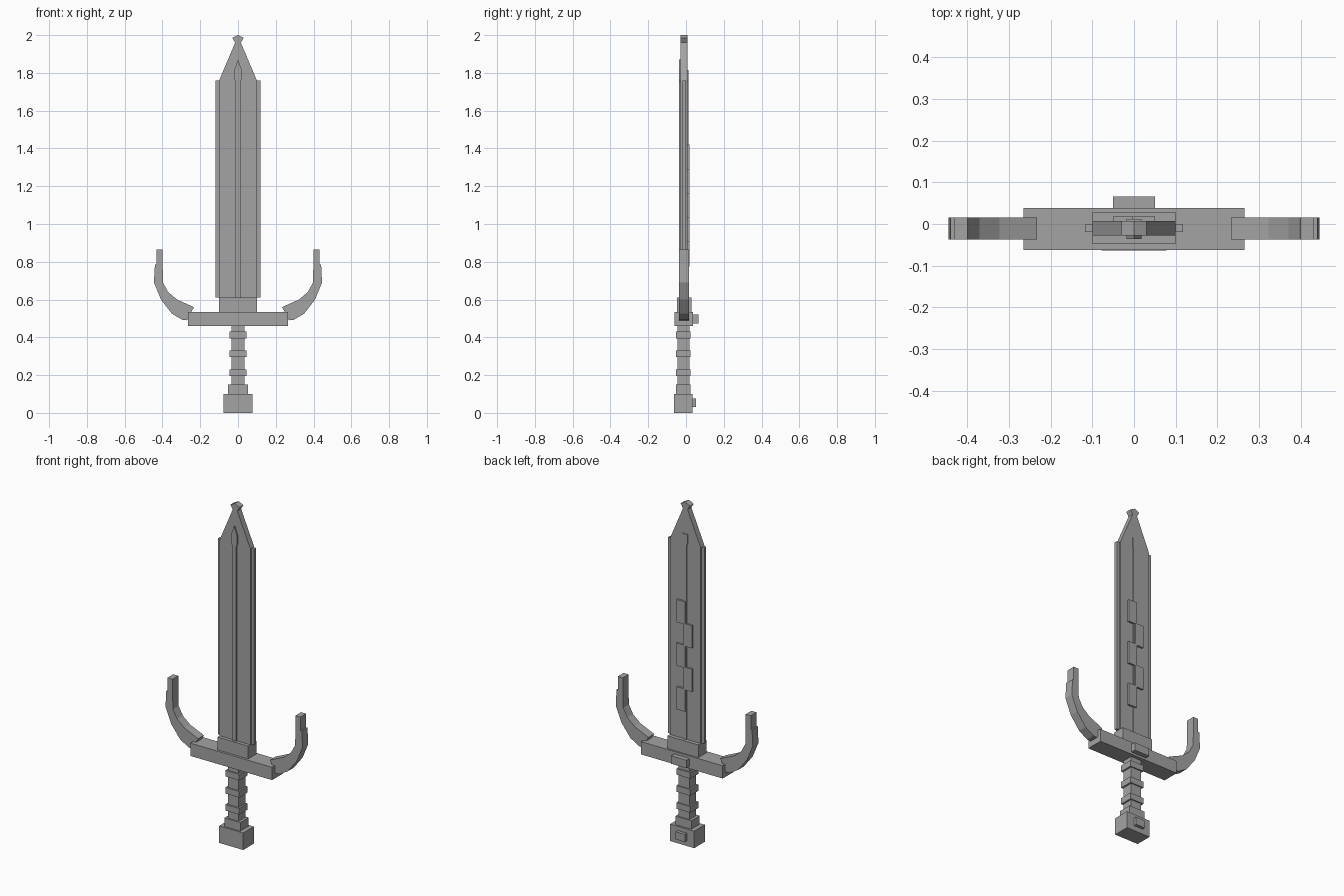
import bpy, bmesh

steel = bpy.data.materials.new("grey_steel")
steel.diffuse_color = (0.37, 0.37, 0.37, 1)


def prism(name, outline, y0, y1):
    """Extrude an x/z outline from y0 to y1."""
    bm = bmesh.new()
    front = bm.faces.new([bm.verts.new((x, y0, z)) for x, z in outline])
    ext = bmesh.ops.extrude_face_region(bm, geom=[front])
    for v in ext["geom"]:
        if isinstance(v, bmesh.types.BMVert):
            v.co.y = y1
    bmesh.ops.recalc_face_normals(bm, faces=bm.faces)
    mesh = bpy.data.meshes.new(name)
    bm.to_mesh(mesh)
    bm.free()
    mesh.materials.append(steel)
    obj = bpy.data.objects.new(name, mesh)
    bpy.context.collection.objects.link(obj)
    return obj


def box(name, x0, x1, y0, y1, z0, z1):
    return prism(name, [(x0, z0), (x1, z0), (x1, z1), (x0, z1)], y0, y1)


def mirrored(half):
    """Complete a right-hand outline with its left-hand copy."""
    return half + [(-x, z) for x, z in reversed(half) if x > 0]


# Pommel and its stud
box("pommel", -0.078, 0.078, -0.063, 0.035, 0, 0.1)
box("pommel_stud", -0.03, 0.03, 0.03, 0.053, 0.03, 0.075)

# Grip with raised rings
box("grip", -0.035, 0.035, -0.045, 0.018, 0.1, 0.46)
box("grip_base", -0.052, 0.052, -0.053, 0.025, 0.1, 0.15)
for z in (0.195, 0.295, 0.395):
    box("grip_ring", -0.045, 0.045, -0.053, 0.025, z, z + 0.036)

# Cross guard, rear stud and blade collar
box("guard", -0.265, 0.265, -0.062, 0.038, 0.46, 0.535)
box("guard_stud", -0.05, 0.05, 0.03, 0.066, 0.473, 0.52)
box("blade_collar", -0.1, 0.1, -0.048, 0.029, 0.535, 0.61)

# Curved horns on both ends of the guard
horn = [(0.233, 0.56), (0.25, 0.53), (0.27, 0.49), (0.295, 0.493),
        (0.35, 0.525), (0.408, 0.6), (0.445, 0.69), (0.44, 0.785),
        (0.432, 0.785), (0.432, 0.865), (0.399, 0.865), (0.399, 0.785),
        (0.397, 0.69), (0.37, 0.64), (0.323, 0.6)]
for side in (1, -1):
    prism("horn", [(side * x, z) for x, z in horn], -0.037, 0.016)

# Blade core with flared tip, and thin cutting edges
prism("blade", mirrored([(0.1, 0.61), (0.1, 1.76), (0.015, 1.96),
                         (0.03, 1.985), (0, 2.0)]), -0.028, 0.007)
box("cutting_edge", -0.118, 0.118, -0.019, -0.001, 0.61, 1.76)

# Central ribs, widened near the tip
prism("front_rib", mirrored([(0.012, 0.61), (0.012, 1.75), (0.018, 1.765),
                             (0.018, 1.82), (0, 1.87)]), -0.036, -0.02)
prism("back_rib", mirrored([(0.012, 0.61), (0.012, 1.75), (0.018, 1.765),
                            (0.018, 1.815)]), 0.0, 0.012)

# Staggered plates on the back of the blade
for i in range(5):
    x = 0.0225 if i % 2 == 0 else -0.0225
    z = 1.42 - 0.128 * i
    box("back_plate", x - 0.0275, x + 0.0275, 0.0, 0.018, z - 0.133, z)
